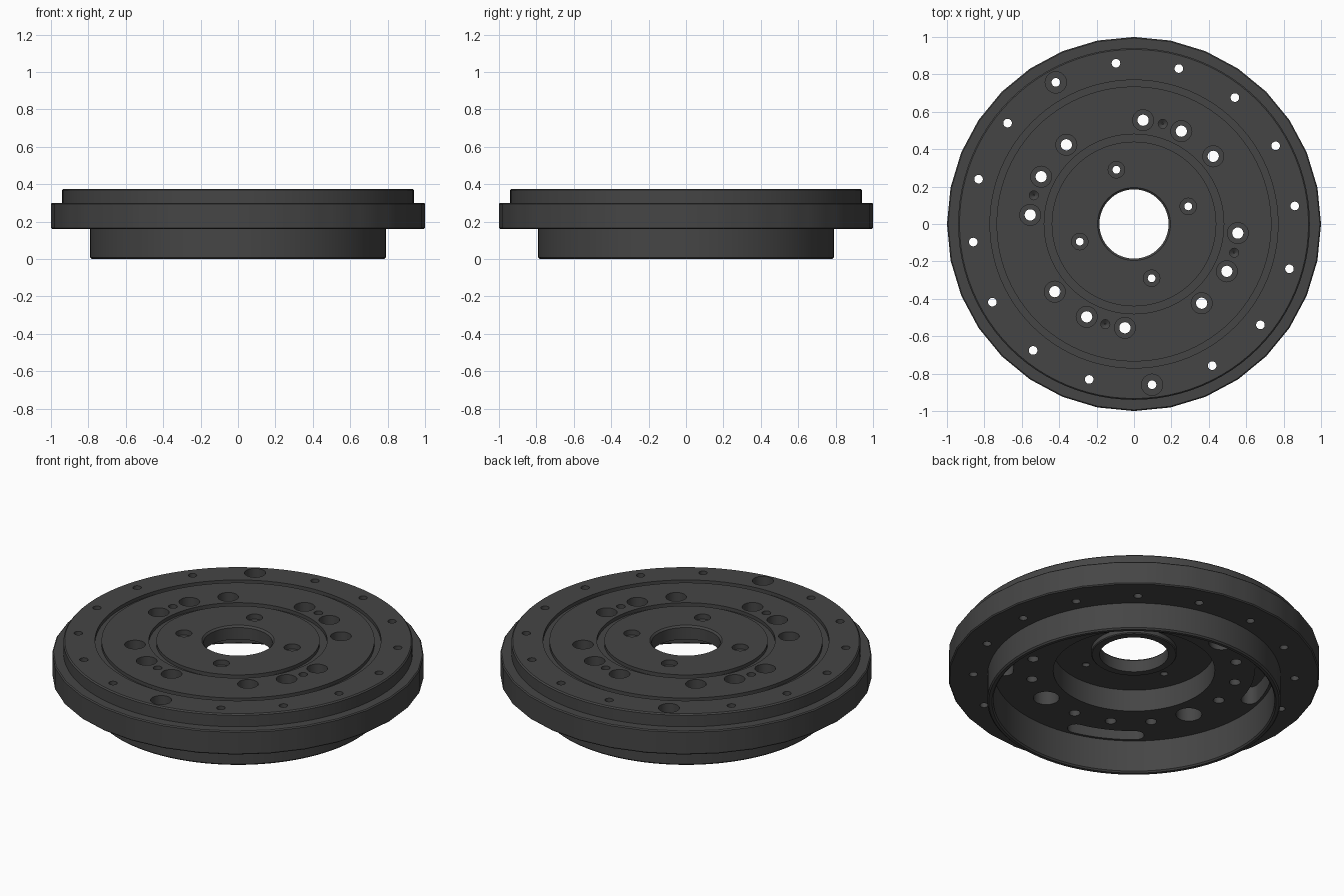
import bpy, bmesh
from math import sin, cos, pi, radians

if "Cube" in bpy.data.objects:
    bpy.data.objects.remove(bpy.data.objects["Cube"])

SEG = 96


def add_object(name, bm):
    bmesh.ops.recalc_face_normals(bm, faces=bm.faces)
    mesh = bpy.data.meshes.new(name)
    bm.to_mesh(mesh)
    bm.free()
    ob = bpy.data.objects.new(name, mesh)
    bpy.context.collection.objects.link(ob)
    return ob


def faceted(r, a, sides=32):
    """Flange rim is a 32-sided polygon; everything inside it is round."""
    if r < 0.96:
        return r
    step = 2 * pi / sides
    return r * cos(step / 2) / cos(a % step - step / 2)


def lathe(bm, profile, seg, centre=(0, 0), closed=True):
    rings = []
    for r, z in profile:
        ring = []
        for i in range(seg):
            a = 2 * pi * i / seg
            q = faceted(r, a)
            ring.append(bm.verts.new((centre[0] + q * cos(a), centre[1] + q * sin(a), z)))
        rings.append(ring)
    pairs = list(zip(rings, rings[1:]))
    if closed:
        pairs.append((rings[-1], rings[0]))
    else:
        bm.faces.new(rings[0])
        bm.faces.new(rings[-1])
    for lo, hi in pairs:
        for i in range(seg):
            j = (i + 1) % seg
            bm.faces.new((lo[i], lo[j], hi[j], hi[i]))


def hole(bm, radius, deg, profile, seg=24):
    a = radians(deg)
    lathe(bm, profile, seg, (radius * cos(a), radius * sin(a)), closed=False)


def arc_slot(bm, r_in, r_out, deg, half, z0, z1):
    """Curved slot with rounded ends."""
    mid, w = (r_in + r_out) / 2, (r_out - r_in) / 2
    c, h = radians(deg), radians(half) - w / mid
    pts = []
    for k in range(13):
        a = c - h + 2 * h * k / 12
        pts.append((r_out * cos(a), r_out * sin(a)))
    for side in (1, -1):
        e = c + side * h
        for k in range(1, 8):
            t = e + (0 if side == 1 else pi) + pi * k / 8
            pts.append((mid * cos(e) + w * cos(t), mid * sin(e) + w * sin(t)))
        if side == 1:
            for k in range(13):
                a = c + h - 2 * h * k / 12
                pts.append((r_in * cos(a), r_in * sin(a)))
    lo = [bm.verts.new((x, y, z0)) for x, y in pts]
    hi = [bm.verts.new((x, y, z1)) for x, y in pts]
    bm.faces.new(lo)
    bm.faces.new(hi)
    for i in range(len(pts)):
        j = (i + 1) % len(pts)
        bm.faces.new((lo[i], lo[j], hi[j], hi[i]))


# Turned body: skirt, flange, top lip, two face grooves, bore, stepped underside
T = 0.375
body_profile = [
    (0.782, 0), (0.79, 0.008), (0.79, 0.16), (0.994, 0.16), (1.0, 0.166),
    (1.0, 0.294), (0.994, 0.30), (0.94, 0.30), (0.94, T - 0.007), (0.933, T),
    (0.77, T), (0.77, T - 0.02), (0.735, T - 0.02), (0.735, T),
    (0.48, T), (0.48, T - 0.02), (0.44, T - 0.02), (0.44, T),
    (0.195, T), (0.185, T - 0.01), (0.185, 0.295), (0.225, 0.295), (0.23, 0.30),
    (0.23, 0.325), (0.435, 0.325), (0.435, 0.195), (0.757, 0.195), (0.757, 0.008), (0.765, 0),
]
bm = bmesh.new()
lathe(bm, body_profile, SEG)
body = add_object("mounting_flange", bm)

# All drilled and milled features, collected into one cutter
TOP = 0.42
bm = bmesh.new()
# Outer bolt circle, two of them counterbored
for k in range(16):
    prof = [(0.023, 0.1), (0.023, TOP)]
    if k in (5, 12):
        prof = [(0.023, 0.1), (0.023, 0.27), (0.057, 0.27), (0.057, TOP)]
    hole(bm, 0.865, 6.4 + 22.5 * k, prof)
for q in range(4):
    turn = 90 * q
    # Main counterbored bolts
    for a in (40.5, 63, 85):
        hole(bm, 0.557, a + turn, [(0.03, 0.12), (0.03, 0.27), (0.056, 0.27), (0.056, TOP)])
    # Dowel hole
    hole(bm, 0.557, 74 + turn, [(0.004, 0.27), (0.024, 0.285), (0.024, TOP)])
    # Inner countersunk bolts
    hole(bm, 0.305, 18 + turn, [(0.021, 0.25), (0.021, 0.345), (0.044, 0.345), (0.044, TOP)])
    # Blind pockets and curved slots underneath
    hole(bm, 0.557, 18 + turn, [(0.07, 0.12), (0.07, 0.30)], 32)
    arc_slot(bm, 0.65, 0.742, 63 + turn, 17.5, 0.12, 0.30)
cutter = add_object("hole_cutter", bm)
cutter.hide_render = True

bpy.context.view_layer.objects.active = body
body.select_set(True)
mod = body.modifiers.new("holes", 'BOOLEAN')
mod.operation = 'DIFFERENCE'
mod.solver = 'EXACT'
mod.object = cutter
bpy.ops.object.modifier_apply(modifier=mod.name)
bpy.data.objects.remove(cutter)

# Dark finish
mat = bpy.data.materials.new("dark_metal")
mat.diffuse_color = (0.06, 0.06, 0.06, 1)
mat.use_nodes = True
mat.node_tree.nodes["Principled BSDF"].inputs["Base Color"].default_value = mat.diffuse_color
body.data.materials.clear()
body.data.materials.append(mat)
bpy.ops.object.shade_smooth_by_angle(angle=radians(30))
